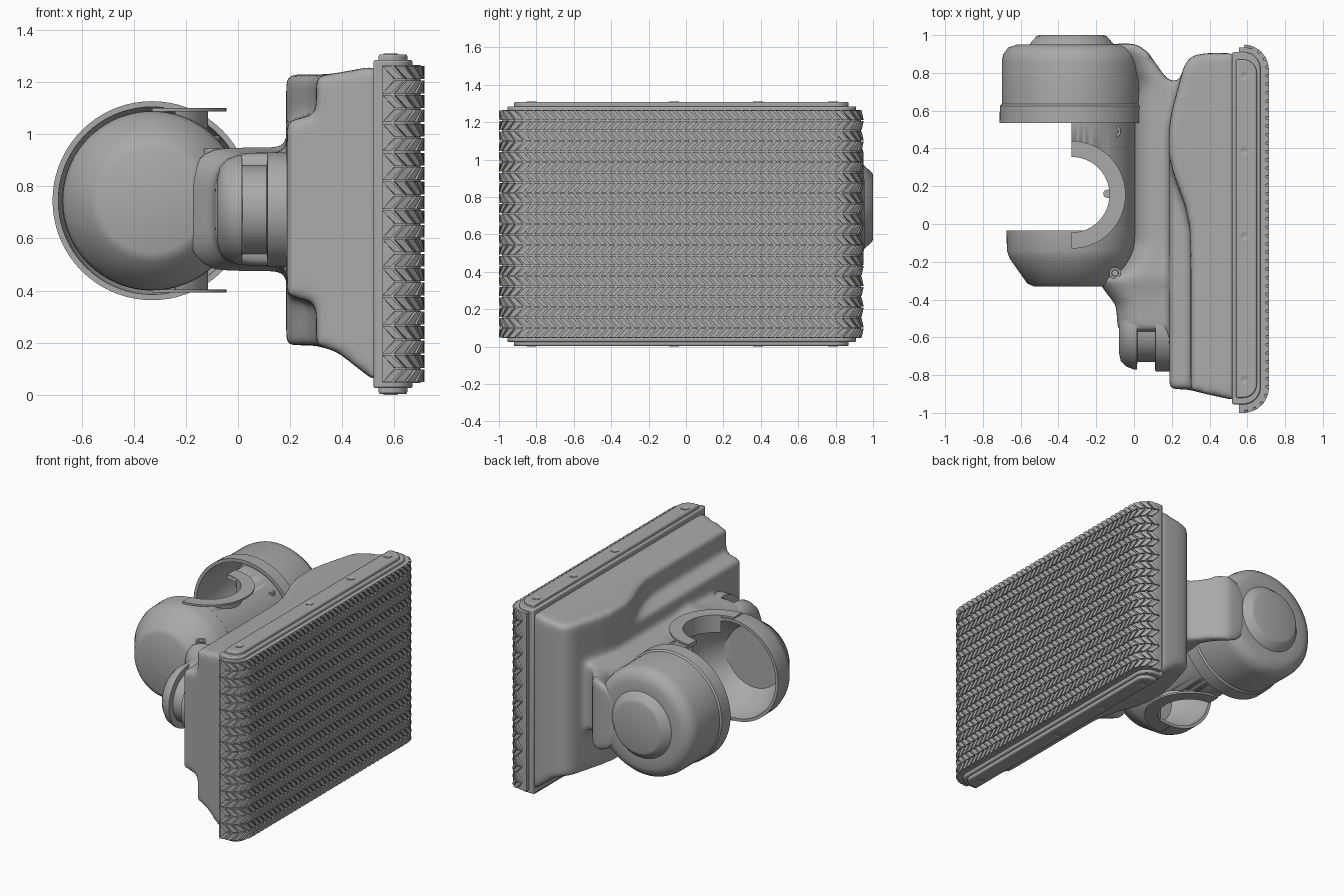
import bpy, bmesh, math
from mathutils import Matrix, Vector

cube = bpy.data.objects.get("Cube")
if cube:
    bpy.data.objects.remove(cube, do_unlink=True)

grey = bpy.data.materials.new("plain grey")
grey.use_nodes = True
GREY = (0.4, 0.4, 0.4, 1)
grey.diffuse_color = GREY
grey.node_tree.nodes["Principled BSDF"].inputs["Base Color"].default_value = GREY


def finish(name, bm, angle=35):
    bmesh.ops.recalc_face_normals(bm, faces=bm.faces)
    me = bpy.data.meshes.new(name)
    bm.to_mesh(me)
    bm.free()
    me.materials.append(grey)
    me.shade_smooth()
    me.set_sharp_from_angle(angle=math.radians(angle))
    ob = bpy.data.objects.new(name, me)
    bpy.context.collection.objects.link(ob)
    return ob


def add_prism(bm, outline, z0, z1):
    face = bm.faces.new([bm.verts.new((x, y, z0)) for x, y in outline])
    top = bmesh.ops.extrude_face_region(bm, geom=[face])["geom"]
    for v in top:
        if isinstance(v, bmesh.types.BMVert):
            v.co.z = z1


def add_loft(bm, sections):
    """Skin a list of equal-length point rings and cap both ends."""
    rings = [[bm.verts.new(p) for p in pts] for pts in sections]
    for p, q in zip(rings, rings[1:]):
        for i in range(len(p)):
            j = (i + 1) % len(p)
            bm.faces.new((p[i], p[j], q[j], q[i]))
    bm.faces.new(rings[0])
    bm.faces.new(rings[-1])


def yz_rect(x, y0, y1, z0, z1):
    return [(x, y0, z0), (x, y1, z0), (x, y1, z1), (x, y0, z1)]


def column_section(y, left, right, half, z=0.712):
    """Section in xz, square on the right and well rounded on the left."""
    r = min(0.13, half * 0.6)
    pts = [(right, y, z - half), (right, y, z + half)]
    for cz, start in ((half - r, 90), (r - half, 180)):
        for i in range(7):
            a = math.radians(start + 15 * i)
            pts.append((left + r + r * math.cos(a), y, z + cz + r * math.sin(a)))
    return pts


def prism(name, outline, z0, z1, bevel=0.0):
    bm = bmesh.new()
    add_prism(bm, outline, z0, z1)
    ob = finish(name, bm)
    if bevel:
        mod = ob.modifiers.new("soft edge", "BEVEL")
        mod.width, mod.segments, mod.limit_method = bevel, 2, "ANGLE"
    return ob


def lathe(name, profile, centre, axis="Y", sweep=360, closed=False):
    """Spin (radius, along) pairs about the axis through centre."""
    bm = bmesh.new()
    along = Vector((axis == "X", axis == "Y", axis == "Z"))
    out = Vector((0, 0, 1)) if axis == "X" else Vector((1, 0, 0))
    out = Matrix.Rotation(math.radians(-sweep / 2), 3, along) @ out
    verts = [bm.verts.new(Vector(centre) + out * r + along * a) for r, a in profile]
    edges = [bm.edges.new(p) for p in zip(verts, verts[1:])]
    if closed:
        edges.append(bm.edges.new((verts[-1], verts[0])))
    bmesh.ops.spin(bm, geom=verts + edges, cent=centre, axis=along,
                   angle=math.radians(sweep), steps=72)
    bmesh.ops.remove_doubles(bm, verts=bm.verts, dist=0.0005)
    if sweep < 360:
        bmesh.ops.holes_fill(bm, edges=[e for e in bm.edges if e.is_boundary])
    return finish(name, bm)


def d_outline(x0, x1, y0, y1, r):
    """Rectangle whose two +x corners are rounded."""
    pts = [(x0, y0)]
    for cy, start in ((y0 + r, -90), (y1 - r, 0)):
        for i in range(13):
            a = math.radians(start + i * 7.5)
            pts.append((x1 - r + r * math.cos(a), cy + r * math.sin(a)))
    return pts + [(x0, y1)]


# Tread panel: stepped end rims and belt core
prism("end_rim", d_outline(0.54, 0.65, -0.92, 0.87, 0.07), 0.003, 1.307, 0.008)
prism("rim_plate", d_outline(0.52, 0.67, -0.955, 0.91, 0.09), 0.025, 1.285, 0.008)
X0, X1, Y0, Y1, R = 0.555, 0.70, -0.985, 0.935, 0.12
prism("belt_core", d_outline(X0, X1, Y0, Y1, R), 0.045, 1.265)

# Chevron treads wrapped round the belt
SIDE, ARC, FACE = X1 - R - X0, R * math.pi / 2, Y1 - Y0 - 2 * R
LENGTH = 2 * SIDE + 2 * ARC + FACE


def wrap(s, h, z):
    if s < SIDE:
        return (X0 + s, Y0 - h, z)
    if s > LENGTH - SIDE:
        return (X0 + LENGTH - s, Y1 + h, z)
    s -= SIDE
    if ARC < s < ARC + FACE:
        return (X1 + h, Y0 + R + s - ARC, z)
    cy = Y0 + R if s <= ARC else Y1 - R
    a = s / R - math.pi / 2 if s <= ARC else (s - ARC - FACE) / R
    return (X1 - R + (R + h) * math.cos(a), cy + (R + h) * math.sin(a), z)


bm = bmesh.new()
ROWS, COLS, HEIGHT = 11, 46, 0.015
row, pitch = 1.22 / ROWS, (LENGTH - 0.06) / COLS
for i in range(ROWS):
    middle = 0.045 + (i + 0.5) * row
    for j in range(COLS):
        s = j * pitch
        for side in (-1, 1):
            ends = ((s, middle + side * row * 0.47), (s + 0.045, middle + side * 0.003))
            low, high = [[bm.verts.new(wrap(a + w, h, z))
                          for a, z in ends for w in (0, 0.031)] for h in (-0.004, HEIGHT)]
            for a, b in ((0, 1), (1, 3), (3, 2), (2, 0)):
                bm.faces.new((low[a], low[b], high[b], high[a]))
            bm.faces.new([high[k] for k in (0, 1, 3, 2)])
            bm.faces.new([low[k] for k in (2, 3, 1, 0)])
finish("chevron_treads", bm, 20)

# Screws along both end rims
for y in (0.785, 0.385, -0.065, -0.825):
    for label, z, d in (("upper", 1.3, 1), ("lower", 0.01, -1)):
        lathe(label + "_rim_screw", [(0, 0.008 * d), (0.013, 0.008 * d), (0.016, 0.01 * d),
                                     (0.027, 0.01 * d), (0.027, 0), (0, 0)], (0.585, y, z), "Z")

# Moulded housing: flared back, boss, side lump and the column, fused together
bm = bmesh.new()
add_loft(bm, [yz_rect(0.30, -0.88, 0.89, 0.19, 1.225), yz_rect(0.38, -0.9, 0.905, 0.165, 1.235),
              yz_rect(0.54, -0.935, 0.905, 0.04, 1.265)])
add_loft(bm, [yz_rect(0.187, -0.875, 0.5, 0.38, 1.05), yz_rect(0.35, -0.875, 0.5, 0.34, 1.09)])
add_prism(bm, [(0.3, -0.2), (0.36, -0.2), (0.36, 0.885), (0.3, 0.885), (0.265, 0.84), (0.2, 0.6),
               (0.185, 0.5), (0.185, 0.36), (0.21, 0.26), (0.27, 0.1), (0.295, -0.02)], 0.19, 1.23)
add_loft(bm, [column_section(*c) for c in (
    (-0.57, -0.085, 0.35, 0.215), (-0.43, -0.095, 0.35, 0.22), (-0.36, -0.15, 0.35, 0.225),
    (-0.29, -0.2, 0.35, 0.24), (-0.24, -0.06, 0.35, 0.235), (-0.1, 0.0, 0.35, 0.225),
    (0.55, 0.0, 0.35, 0.225), (0.73, 0.02, 0.35, 0.225), (0.76, 0.01, 0.18, 0.225),
    (0.85, -0.04, 0.115, 0.23), (0.91, -0.1, 0.075, 0.235), (0.955, -0.14, 0.01, 0.235))])
housing = finish("housing", bm)
mod = housing.modifiers.new("fuse", "REMESH")
mod.mode, mod.voxel_size, mod.use_smooth_shade = "VOXEL", 0.016, True
mod = housing.modifiers.new("soften", "SMOOTH")
mod.factor, mod.iterations = 0.5, 20

# Grooved plug at the front end of the column
lathe("grooved_plug", [(0, -0.08), (0.12, -0.08), (0.165, -0.07), (0.195, -0.04), (0.21, 0.0),
                       (0.21, 0.015), (0.17, 0.018), (0.17, 0.11), (0.22, 0.113), (0.22, 0.22),
                       (0, 0.22)], (0, -0.56, 0.71), "X")

# Two facing hollow drums
HUB = (-0.33, 0, 0.745)
lathe("front_drum", [(0, -0.33), (0.2, -0.33), (0.235, -0.315), (0.33, -0.18), (0.343, -0.14),
                     (0.345, -0.035), (0.325, -0.035), (0.31, -0.14), (0.21, -0.27), (0, -0.27)], HUB)
lathe("rear_drum", [(0, 1), (0.17, 1), (0.185, 0.995), (0.225, 0.95), (0.29, 0.95), (0.335, 0.935),
                    (0.362, 0.9), (0.37, 0.86), (0.37, 0.635), (0.38, 0.625), (0.382, 0.535),
                    (0.36, 0.535), (0.35, 0.8), (0.3, 0.88), (0, 0.88)], HUB)

# Curved wall joining the drums, with a round opening cut through it
wall = lathe("joining_wall", [(0.345, -0.05), (0.345, 0.55), (0.325, 0.55), (0.325, -0.05)],
             HUB, "Y", 180, True)
cutter = lathe("opening_cutter", [(0, 0), (0.205, 0), (0.205, 1.4), (0, 1.4)],
               (-0.33, 0.155, 0), "Z")
cutter.hide_render = True
cutter.hide_set(True)
mod = wall.modifiers.new("opening", "BOOLEAN")
mod.operation, mod.object, mod.solver = "DIFFERENCE", cutter, "EXACT"

# Curved flanges round the opening, each with a short lip
for label, z, d in (("upper", 1.1, -1), ("lower", 0.392, 1)):
    centre = (-0.33, 0.155, z)
    lathe(label + "_flange", [(0.2, 0), (0.285, 0), (0.285, 0.012 * d), (0.2, 0.012 * d)],
          centre, "Z", 180, True)
    lathe(label + "_flange_lip", [(0.2, 0), (0.215, 0), (0.215, 0.12 * d), (0.2, 0.12 * d)],
          centre, "Z", 130, True)

# Pivot rod in the opening and the screw sockets
lathe("pivot_rod", [(0, -0.2), (0.022, -0.2), (0.022, 0.2), (0, 0.2)], (-0.14, 0.16, 0.745), "Z")
for y, z in ((-0.26, 0.925), (0.49, 0.975)):
    lathe("screw_socket", [(0, 0), (0.016, 0), (0.018, 0.02), (0.03, 0.02), (0.03, -0.05), (0, -0.05)],
          (-0.1, y, z), "Z")

# Raised catch on the rear hub
prism("hub_catch", [(-0.37, 0.99), (-0.29, 0.99), (-0.29, 1.0), (-0.37, 1.0)], 0.82, 0.86)
